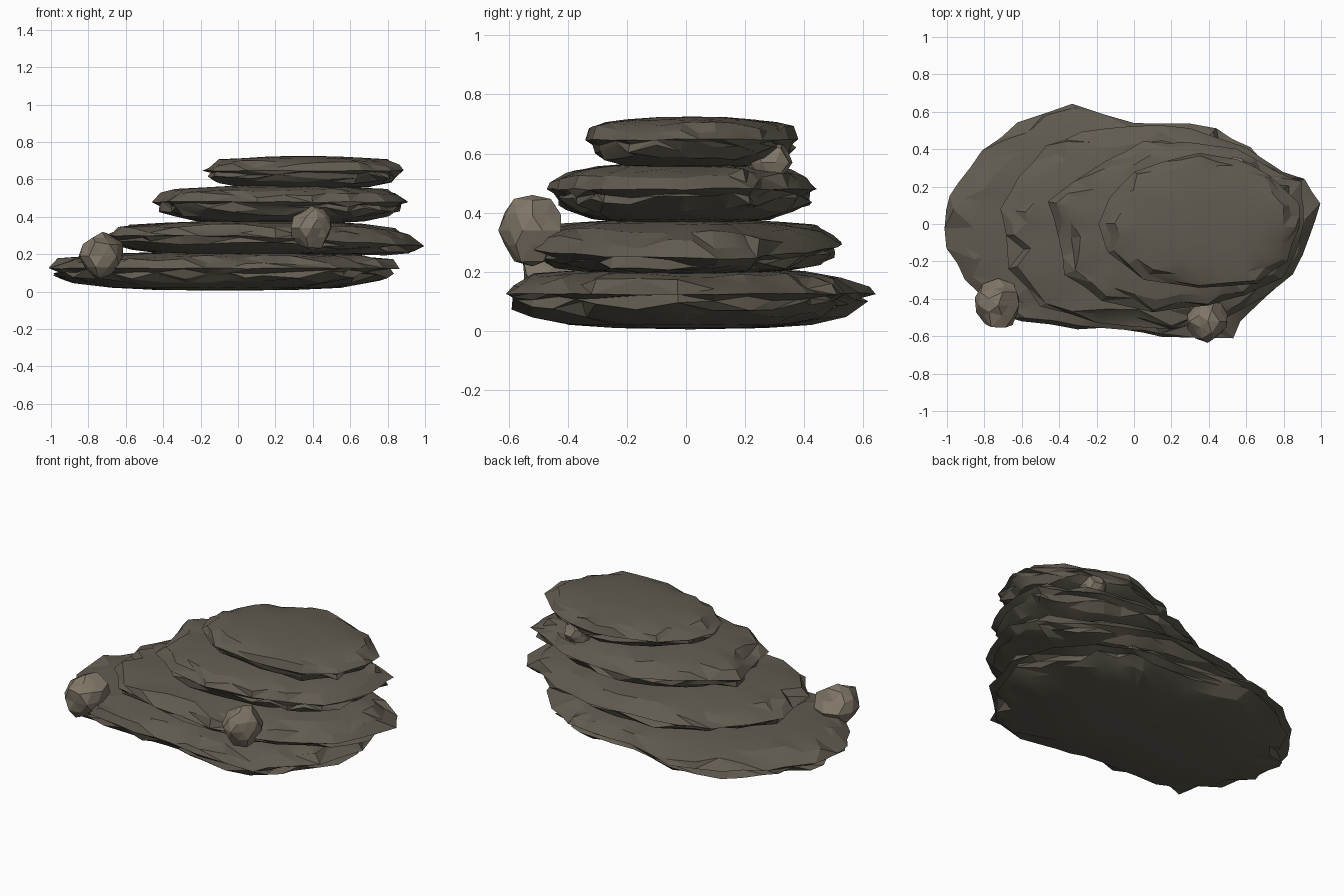
import bpy, bmesh, math, random
from mathutils import Vector

if "Cube" in bpy.data.objects:
    bpy.data.objects.remove(bpy.data.objects["Cube"])

random.seed(7)


def material(name, rgb):
    m = bpy.data.materials.new(name)
    m.diffuse_color = (*rgb, 1)
    m.use_nodes = True
    m.node_tree.nodes["Principled BSDF"].inputs["Base Color"].default_value = m.diffuse_color
    return m


SLAB = material("dark_stone", (0.12, 0.105, 0.08))
STONE = material("light_stone", (0.22, 0.185, 0.14))


def finish(name, bm, mat, angle):
    bmesh.ops.recalc_face_normals(bm, faces=bm.faces)
    me = bpy.data.meshes.new(name)
    bm.to_mesh(me)
    bm.free()
    ob = bpy.data.objects.new(name, me)
    bpy.context.collection.objects.link(ob)
    me.materials.append(mat)
    if angle:
        bpy.ops.object.select_all(action='DESELECT')
        ob.select_set(True)
        bpy.context.view_layer.objects.active = ob
        bpy.ops.object.shade_smooth_by_angle(angle=math.radians(angle))


# Cross-section of a slab: (outline scale, height fraction, roughness)
PROFILE = [(0.4, 0.02, 0), (0.66, 0.08, 0.1), (0.86, 0.23, 0.6), (0.955, 0.38, 1),
           (0.95, 0.5, 0.8), (1.0, 0.57, 0.2), (0.945, 0.74, 1), (0.84, 0.86, 0.5),
           (0.62, 0.94, 0.1), (0.32, 0.99, 0)]


def slab(name, outline, z0, z1, drop=0.0):
    """Weathered rock plate: rings of the outline with chipped, uneven rims."""
    pts = []
    for i, p in enumerate(outline):
        a, b = Vector(p), Vector(outline[(i + 1) % len(outline)])
        pts += [a, (a + b) / 2 * random.uniform(0.99, 1.01)]
    xs, ys = [p.x for p in pts], [p.y for p in pts]
    c = Vector(((min(xs) + max(xs)) / 2, (min(ys) + max(ys)) / 2))
    n = len(pts)
    bm = bmesh.new()
    rings = []
    for s, f, rough in PROFILE:
        ring = []
        for p in pts:
            k = s + rough * random.uniform(-0.06, 0.03)
            q = c + (p - c) * k
            g = f + rough * random.uniform(-0.09, 0.09)
            g -= drop * math.sin(math.pi * f) * max(0, q.x)   # rim sinks to the right
            ring.append(bm.verts.new((q.x, q.y, z0 + (z1 - z0) * g)))
        rings.append(ring)
    for lo, hi in zip(rings, rings[1:]):
        for i in range(n):
            j = (i + 1) % n
            if random.random() < 0.5:
                bm.faces.new((lo[i], lo[j], hi[j]))
                bm.faces.new((lo[i], hi[j], hi[i]))
            else:
                bm.faces.new((lo[i], lo[j], hi[i]))
                bm.faces.new((lo[j], hi[j], hi[i]))
    for ring, z in ((rings[0], z0), (rings[-1], z1)):
        mid = bm.verts.new((c.x, c.y, z))
        for i in range(n):
            bm.faces.new((ring[i], ring[(i + 1) % n], mid))
    finish(name, bm, SLAB, 18)


def boulder(name, centre, r):
    """Small faceted loose stone."""
    bm = bmesh.new()
    bmesh.ops.create_icosphere(bm, subdivisions=2, radius=r)
    for v in bm.verts:
        v.co = v.co * random.uniform(0.8, 1.1) + Vector(centre)
    finish(name, bm, STONE, 0)


# Stacked slabs, bottom to top
slab("base_slab",
     [(-.33, .64), (0, .545), (.3, .535), (.44, .51), (.62, .41), (.78, .23), (.875, -.03), (.78, -.32),
      (.63, -.46), (.53, -.61), (.15, -.61), (-.05, -.57), (-.3, -.56), (-.6, -.52), (-.75, -.47),
      (-.91, -.3), (-1.01, -.13), (-1.01, .08), (-.95, .22), (-.81, .39), (-.62, .54)], 0.005, 0.215)
slab("second_slab",
     [(-.72, .08), (-.62, .26), (-.47, .42), (-.28, .49), (0, .53), (.3, .515), (.6, .41), (.8, .28),
      (.91, .24), (1.0, .11), (.95, -.06), (.85, -.27), (.71, -.38), (.46, -.52), (.2, -.56),
      (-.2, -.53), (-.5, -.44), (-.67, -.24), (-.68, -.06)], 0.19, 0.38, 0.3)
slab("third_slab",
     [(-.46, .12), (-.32, .23), (-.15, .34), (.05, .44), (.3, .44), (.55, .4), (.75, .29), (.9, .23),
      (.91, .09), (.89, -.1), (.79, -.29), (.6, -.38), (.4, -.44), (.1, -.475), (-.17, -.41),
      (-.37, -.27), (-.4, -.08)], 0.36, 0.57)
slab("top_slab",
     [(-.19, .0), (-.13, .14), (0, .28), (.15, .33), (.35, .38), (.55, .35), (.73, .26), (.88, .11),
      (.89, -.02), (.82, -.2), (.66, -.32), (.35, -.34), (.05, -.3), (-.14, -.15)], 0.545, 0.725)

# Loose stones resting on the ledges
boulder("left_stone", (-.725, -.435, .19), .133)
boulder("front_stone", (.395, -.52, .34), .115)
boulder("back_stone", (.53, .28, .57), .078)
